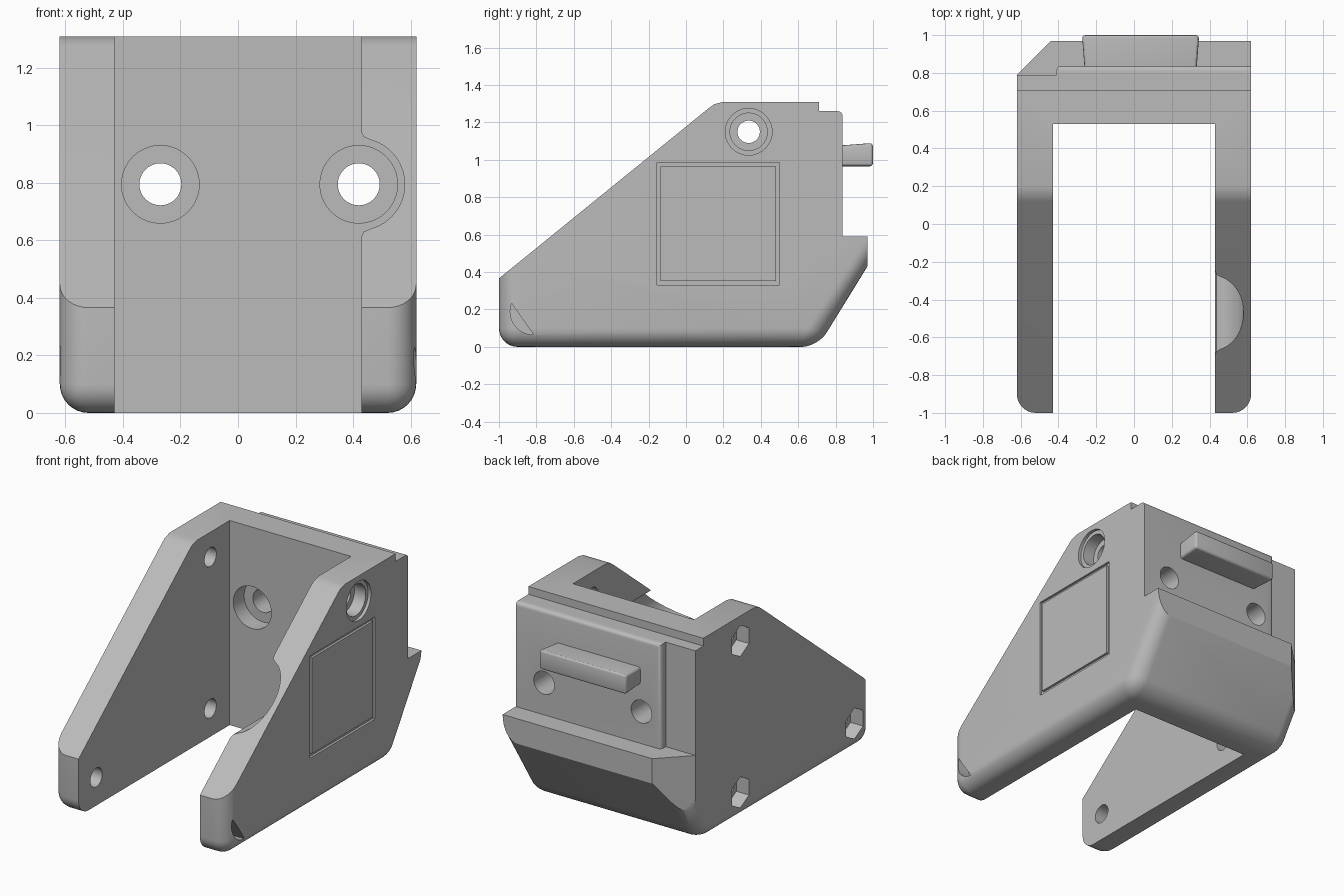
import bpy, bmesh, math

if "Cube" in bpy.data.objects:
    bpy.data.objects.remove(bpy.data.objects["Cube"])

grey = bpy.data.materials.new("plain grey")
grey.use_nodes = True
grey.diffuse_color = (0.5, 0.5, 0.5, 1)
grey.node_tree.nodes["Principled BSDF"].inputs["Base Color"].default_value = (0.5, 0.5, 0.5, 1)


def finish(name, bm):
    bmesh.ops.recalc_face_normals(bm, faces=bm.faces)
    mesh = bpy.data.meshes.new(name)
    bm.to_mesh(mesh)
    bm.free()
    mesh.materials.append(grey)
    ob = bpy.data.objects.new(name, mesh)
    bpy.context.collection.objects.link(ob)
    return ob


def prism_bm(points, axis, lo, hi):
    """Extrude a 2D outline along one axis."""
    place = {"x": lambda p, t: (t, p[0], p[1]),
             "y": lambda p, t: (p[0], t, p[1]),
             "z": lambda p, t: (p[0], p[1], t)}[axis]
    bm = bmesh.new()
    face = bm.faces.new([bm.verts.new(place(p, lo)) for p in points])
    ext = bmesh.ops.extrude_face_region(bm, geom=[face])
    shift = place((0, 0), hi - lo)
    bmesh.ops.translate(bm, vec=shift,
                        verts=[v for v in ext["geom"] if isinstance(v, bmesh.types.BMVert)])
    return bm


def prism(name, points, axis, lo, hi):
    return finish(name, prism_bm(points, axis, lo, hi))


def box_bm(x0, x1, y0, y1, z0, z1):
    return prism_bm([(x0, y0), (x1, y0), (x1, y1), (x0, y1)], "z", z0, z1)


def arc(cx, cy, r, n=40, start=0, sweep=360):
    steps = n if sweep == 360 else n - 1
    return [(cx + r * math.cos(math.radians(start + sweep * i / steps)),
             cy + r * math.sin(math.radians(start + sweep * i / steps))) for i in range(n)]


def combine(target, other, operation="DIFFERENCE"):
    mod = target.modifiers.new("boolean", "BOOLEAN")
    mod.operation = operation
    mod.solver = "EXACT"
    mod.object = other
    bpy.context.view_layer.objects.active = target
    bpy.ops.object.modifier_apply(modifier=mod.name)
    bpy.data.objects.remove(other)


def smooth(ob):
    bpy.ops.object.select_all(action="DESELECT")
    ob.select_set(True)
    bpy.context.view_layer.objects.active = ob
    bpy.ops.object.shade_smooth_by_angle(angle=math.radians(25))


# Main body: side outline, outer lower edges rounded
W = 0.62
outline = [(-1, 0), (-1, 0.366), (0.12, 1.275), (0.15, 1.297), (0.2, 1.31), (0.71, 1.31),
           (0.71, 1.26), (0.79, 1.26), (0.79, 0.59), (0.97, 0.59), (0.97, 0.43), (0.705, 0)]
bm = prism_bm(outline, "x", -W, W)
rounded = []
for e in bm.edges:
    a, b = (v.co for v in e.verts)
    along = abs(a.x - b.x) < 0.01
    low = a.z < 0.01 and b.z < 0.01
    front = a.y < -0.99 and b.y < -0.99
    slant = min(a.z, b.z) < 0.01 and max(a.y, b.y) > 0.9
    if (along and (low or front or slant)) or (low and not along):
        rounded.append(e)
bmesh.ops.bevel(bm, geom=rounded, offset=0.1, segments=8, profile=0.5, affect="EDGES")
body = finish("bracket_body", bm)

# Raised plate on the upper back
bm = box_bm(-0.41, W, 0.74, 0.837, 0.56, 1.26)
edges = [e for e in bm.edges if all(v.co.y > 0.8 for v in e.verts)
         and (all(v.co.x < 0 for v in e.verts) or all(v.co.z > 1 for v in e.verts))]
bmesh.ops.bevel(bm, geom=edges, offset=0.025, segments=4, profile=0.5, affect="EDGES")
combine(body, finish("back_plate", bm), "UNION")

# Channel between the side walls, and the corner chamfer on one side
combine(body, finish("channel", box_bm(-0.43, 0.43, -1.2, 0.53, -0.2, 1.5)))
combine(body, prism("chamfer", [(-0.63, 0.78), (-0.41, 1.0), (-0.7, 1.0)], "z", -0.1, 0.7))

# Two counterbored holes through the back wall
for x in (-0.27, 0.42):
    combine(body, prism("bore", arc(x, 0.795, 0.135), "y", 0.4, 0.64))
    combine(body, prism("hole", arc(x, 0.795, 0.073), "y", 0.4, 1.2))

# Tool clearance groove through one side wall, its mouth slightly flared
combine(body, prism("clearance", arc(0.42, 0.795, 0.16), "y", -1.2, 0.53))
flare = [(0.4, 0.615), (0.43, 0.615), (0.437, 0.63), (0.46, 0.64),
         (0.46, 0.95), (0.437, 0.96), (0.43, 0.975), (0.4, 0.975)]
combine(body, prism("flare", flare, "y", -1.2, 0.53))

# Screw holes through the side walls, with six-sided pockets on one side
TOP = (0.335, 1.15)
for y, z in (TOP, (0.335, 0.18), (-0.82, 0.18)):
    end = 0.8 if (y, z) == TOP else 0.56
    combine(body, prism("screw_hole", arc(y, z, 0.06, 32), "x", -0.8, end))
    combine(body, prism("nut_pocket", arc(y, z, 0.1, 6, 30), "x", -0.8, -0.53))
combine(body, prism("screw_rim", arc(*TOP, 0.125), "x", 0.6, 0.8))
combine(body, prism("screw_bore", arc(*TOP, 0.1), "x", 0.52, 0.8))
combine(body, prism("front_crescent", arc(-0.815, 0.19, 0.125, 16, 160, 110), "x", 0.53, 0.8))

# Square groove on the outer wall, closed by a flush panel
combine(body, finish("panel_recess", box_bm(0.605, 0.8, -0.155, 0.5, 0.33, 0.985)))
finish("side_panel", box_bm(0.6, W, -0.135, 0.48, 0.352, 0.965))
smooth(body)

# Rear locating tab, a little wider at its tip
bm = box_bm(-0.275, 0.345, 0.8, 1.0, 0.965, 1.09)
for v in bm.verts:
    if v.co.y < 0.9:
        v.co.x += 0.015 if v.co.x < 0 else -0.015
        v.co.z += -0.015 if v.co.z > 1 else 0
tip = [e for e in bm.edges if any(v.co.y > 0.9 for v in e.verts)]
bmesh.ops.bevel(bm, geom=tip, offset=0.018, segments=3, profile=0.5, affect="EDGES")
smooth(finish("rear_tab", bm))
